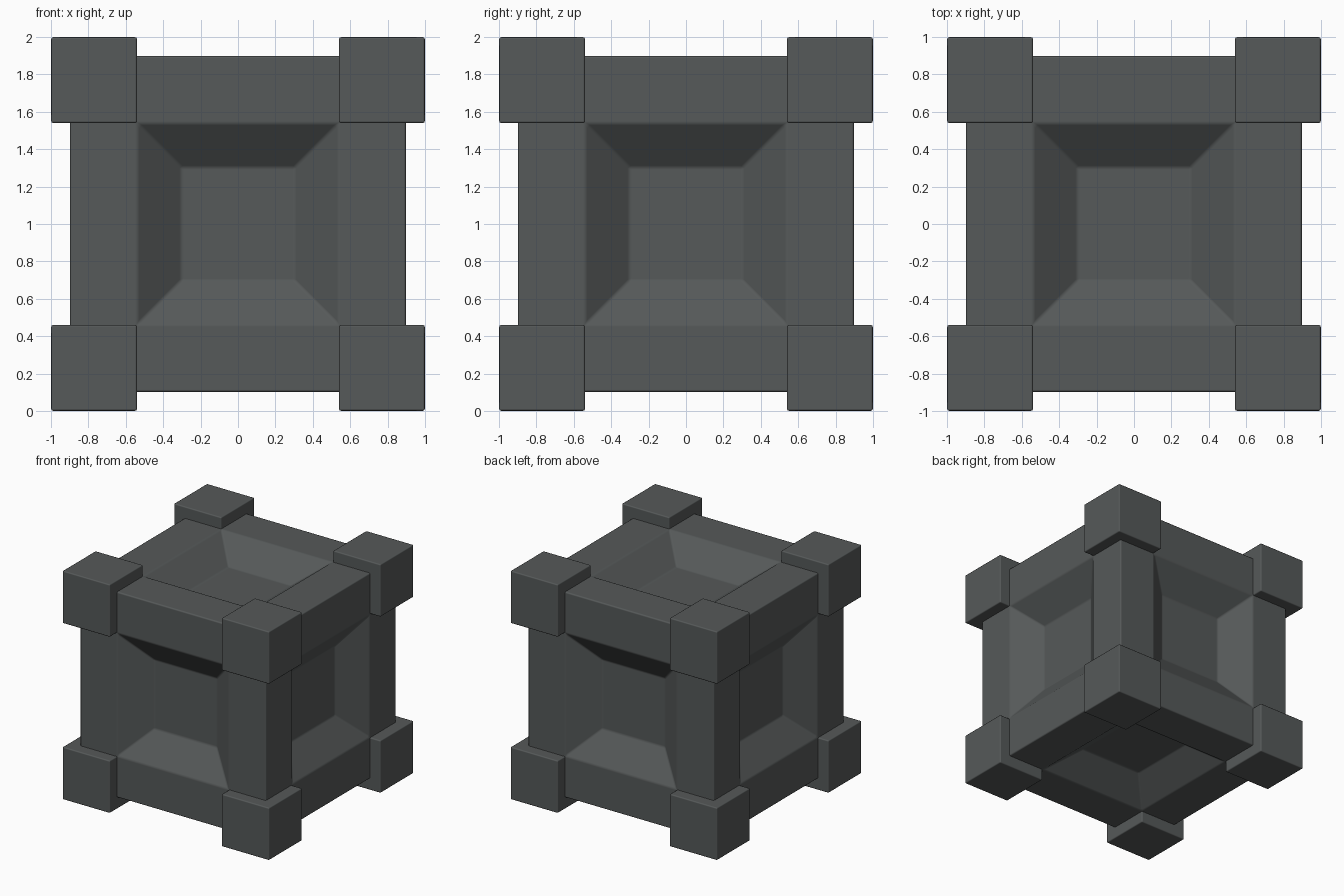
import bpy, bmesh
from mathutils import Matrix

if "Cube" in bpy.data.objects:
    bpy.data.objects.remove(bpy.data.objects["Cube"])

grey = bpy.data.materials.new("dark grey metal")
grey.diffuse_color = (0.092, 0.100, 0.100, 1)
grey.use_nodes = True
grey.node_tree.nodes["Principled BSDF"].inputs["Base Color"].default_value = grey.diffuse_color


def make_object(name, bm, bevel_width, segments):
    """Turn the bmesh into an object with softly rounded edges."""
    bmesh.ops.recalc_face_normals(bm, faces=bm.faces[:])
    mesh = bpy.data.meshes.new(name)
    bm.to_mesh(mesh)
    bm.free()
    mesh.materials.append(grey)
    mesh.shade_smooth()
    obj = bpy.data.objects.new(name, mesh)
    obj.location = (0, 0, 1)
    bpy.context.collection.objects.link(obj)
    bevel = obj.modifiers.new("soft edges", 'BEVEL')
    bevel.width = bevel_width
    bevel.segments = segments
    bevel.limit_method = 'ANGLE'
    bevel.harden_normals = True
    return obj


# Crate body: a cube with a sloped, sunken panel in every side
bm = bmesh.new()
bmesh.ops.create_cube(bm, size=1.795)
panels = bm.faces[:]
bmesh.ops.inset_individual(bm, faces=panels, thickness=0.36,
                           use_even_offset=True)
bmesh.ops.inset_individual(bm, faces=panels, thickness=0.235, depth=-0.18,
                           use_even_offset=True)
make_object("crate_body", bm, 0.012, 2)

# Corner block, repeated on all eight corners
bm = bmesh.new()
lo, hi = 0.54, 0.998
mid = (lo + hi) / 2
bmesh.ops.create_cube(bm, size=hi - lo,
                      matrix=Matrix.Translation((mid, mid, mid)))
blocks = make_object("corner_blocks", bm, 0.01, 2)
mirror = blocks.modifiers.new("eight corners", 'MIRROR')
mirror.use_axis = (True, True, True)
mirror.use_mirror_merge = False
